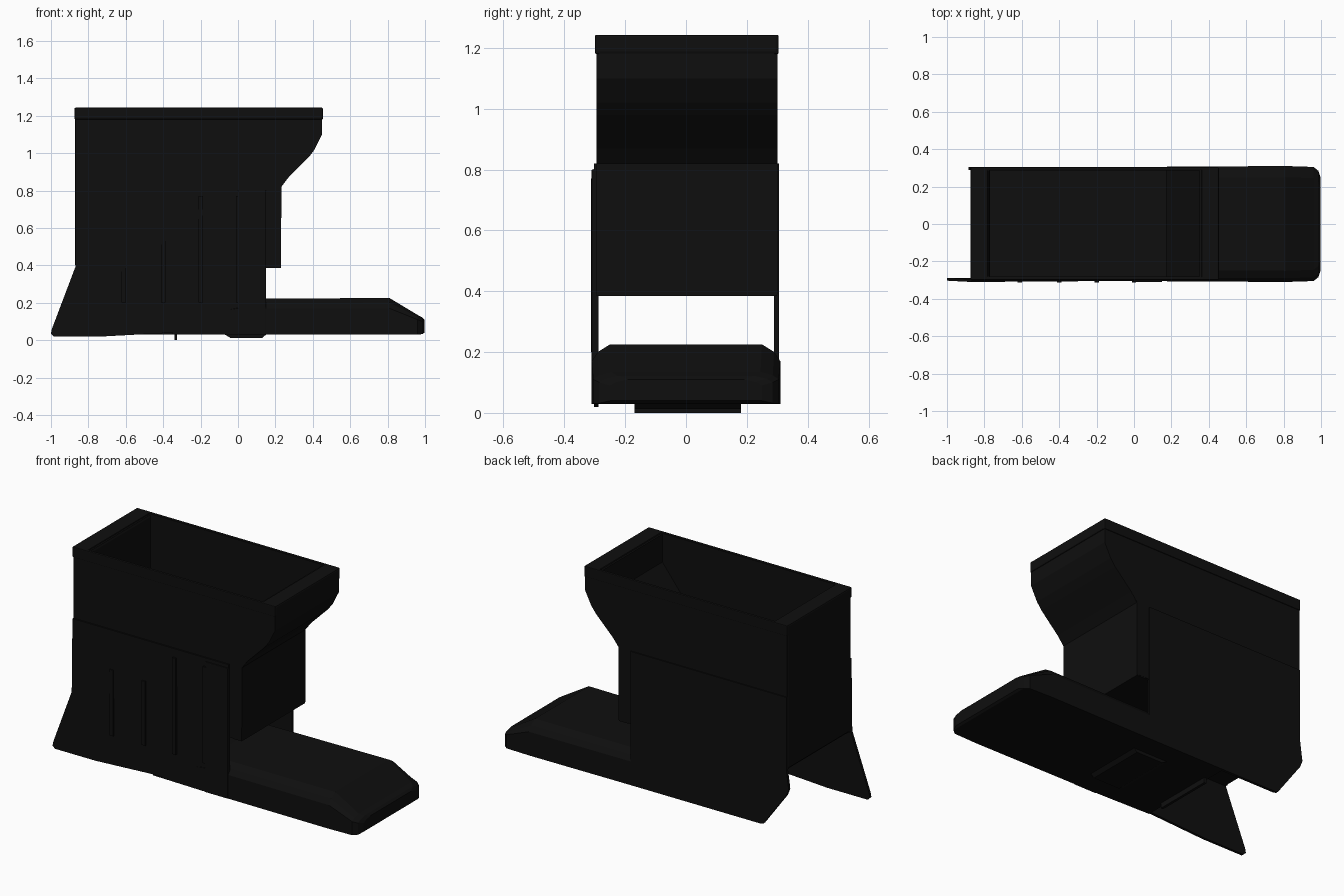
import bpy, bmesh

black = bpy.data.materials.new("matte_black")
black.diffuse_color = (0.0045, 0.0045, 0.0045, 1)


def finish(name, bm, bevel=0):
    bmesh.ops.recalc_face_normals(bm, faces=bm.faces)
    me = bpy.data.meshes.new(name)
    bm.to_mesh(me)
    bm.free()
    me.materials.append(black)
    ob = bpy.data.objects.new(name, me)
    bpy.context.collection.objects.link(ob)
    if bevel:
        m = ob.modifiers.new("bevel", 'BEVEL')
        m.width, m.segments = bevel, 2
        m.limit_method = 'ANGLE'
    return ob


def loft(name, rings, bevel=0):
    """Closed skin through rings with equal point counts."""
    bm = bmesh.new()
    vs = [[bm.verts.new(p) for p in r] for r in rings]
    n = len(vs[0])
    for a, b in zip(vs, vs[1:]):
        for i in range(n):
            j = (i + 1) % n
            bm.faces.new((a[i], a[j], b[j], b[i]))
    bm.faces.new(vs[0])
    bm.faces.new(vs[-1])
    return finish(name, bm, bevel)


def prism(name, profile, y0, y1, bevel=0):
    """Extrude an xz outline from y0 to y1."""
    return loft(name, [[(x, y, z) for x, z in profile] for y in (y0, y1)], bevel)


def box(name, x0, x1, y0, y1, z0, z1, bevel=0):
    return prism(name, [(x0, z0), (x1, z0), (x1, z1), (x0, z1)], y0, y1, bevel)


# Upper side walls with the flared mouth
upper = [(-0.87, 0.39), (0.23, 0.39), (0.23, 0.82), (0.27, 0.87), (0.38, 0.98),
         (0.41, 1.02), (0.45, 1.10), (0.45, 1.24), (-0.87, 1.24)]
prism("front_wall", upper, -0.295, -0.28)
prism("back_wall", upper, 0.285, 0.30)

# End walls and floor of the open box
box("left_wall", -0.872, -0.77, -0.295, 0.30, 0.39, 1.238, 0.015)
prism("right_wall", [(0.23, 0.385), (0.232, 0.82), (0.27, 0.87), (0.38, 0.98), (0.41, 1.02),
                     (0.45, 1.10), (0.45, 1.235), (0.35, 1.235), (0.35, 1.07),
                     (0.17, 0.84), (0.17, 0.385)], -0.294, 0.299)
box("box_floor", -0.86, 0.22, -0.29, 0.295, 0.385, 0.41)

# Raised rim band around the mouth
for n, y0, y1 in (("front", -0.299, -0.283), ("back", 0.288, 0.304)):
    box(n + "_rim", -0.873, 0.453, y0, y1, 1.18, 1.243, 0.004)
box("right_rim", 0.36, 0.455, -0.298, 0.303, 1.18, 1.243, 0.008)
box("left_rim", -0.875, -0.78, -0.297, 0.302, 1.18, 1.243, 0.008)

# Lower skirts, leaning in towards the bottom; the front one flares to the left
front_skirt = [(-0.87, 0.82), (-0.87, 0.39), (-0.995, 0.06), (-1.0, 0.035), (-0.985, 0.02),
               (-0.72, 0.02), (-0.35, 0.04), (0.15, 0.04), (0.15, 0.82)]
back_skirt = [(-0.87, 0.82), (-0.87, 0.39), (-0.885, 0.28), (-0.87, 0.24), (-0.72, 0.035),
              (-0.70, 0.03), (-0.35, 0.03), (0.15, 0.03), (0.15, 0.82)]


def lean(z):
    return 0.31 if 0.2 < z < 0.5 else 0.303


loft("front_skirt", [[(x, -lean(z), z) for x, z in front_skirt],
                     [(x, -lean(z) + 0.015, z) for x, z in front_skirt]])
loft("back_skirt", [[(x, 0.306, z) for x, z in back_skirt],
                    [(x, 0.29, z) for x, z in back_skirt]])

# Vertical ribs and the end strap on the front skirt
for i, (x, top) in enumerate(((-0.61, 0.59), (-0.40, 0.58), (-0.20, 0.77), (0.0, 0.77))):
    box("front_rib_%d" % (i + 1), x - 0.012, x + 0.012, -0.313, -0.30, 0.2, top)
box("end_strap", 0.0, 0.15, -0.311, -0.295, 0.03, 0.80, 0.004)

# Long base with a sloping toe: x, half width, bottom, shoulder, top
stations = [(-0.35, 0.295, 0.03, 0.12, 0.15), (0.0, 0.305, 0.03, 0.17, 0.222),
            (0.81, 0.31, 0.03, 0.17, 0.225), (0.96, 0.305, 0.03, 0.11, 0.135),
            (0.985, 0.285, 0.032, 0.10, 0.122), (0.997, 0.25, 0.04, 0.09, 0.11)]
loft("base", [[(x, -w, b), (x, w, b), (x, w, s), (x, w - 0.02, s + (t - s) * 0.55),
               (x, w - 0.06, t), (x, -w + 0.06, t),
               (x, -w + 0.02, s + (t - s) * 0.55), (x, -w, s)]
              for x, w, b, s, t in stations])

# Foot pad and small catch under the base
prism("foot_pad", [(-0.08, 0.035), (-0.04, 0.012), (0.13, 0.012), (0.15, 0.03), (0.15, 0.035)],
      -0.17, 0.18)
box("catch", -0.34, -0.325, -0.17, 0.18, 0.0, 0.04)
